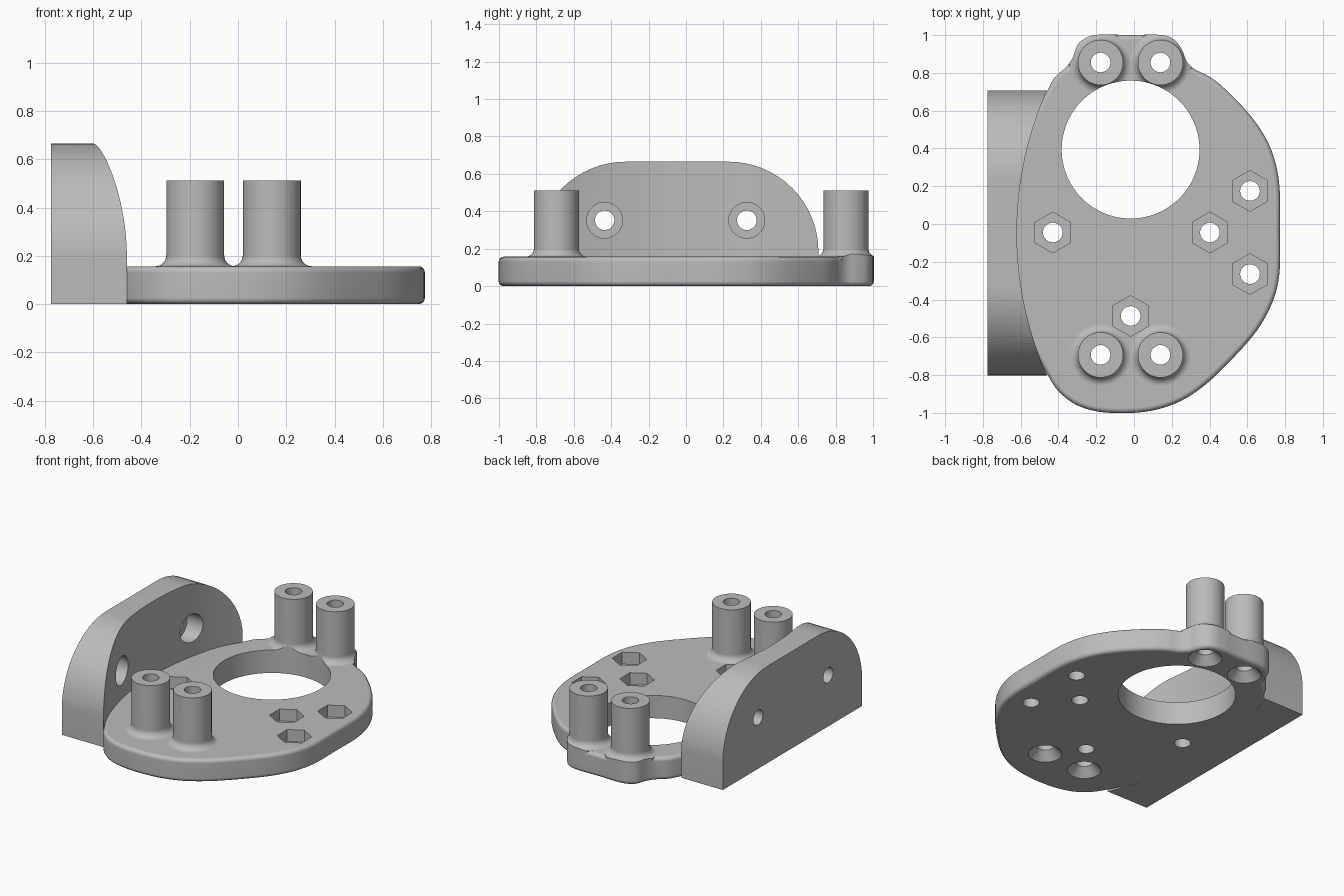
import bpy
import bmesh
from math import pi, sin, cos, radians
from mathutils import Vector

cube = bpy.data.objects.get("Cube")
if cube:
    bpy.data.objects.remove(cube, do_unlink=True)

grey = bpy.data.materials.new("plain grey")
grey.use_nodes = True
grey.diffuse_color = (0.5, 0.5, 0.5, 1)
grey.node_tree.nodes["Principled BSDF"].inputs["Base Color"].default_value = grey.diffuse_color


def loft(name, rings):
    """Closed solid from a stack of rings with equal point counts."""
    bm = bmesh.new()
    loops = [[bm.verts.new(p) for p in ring] for ring in rings]
    for a, b in zip(loops, loops[1:]):
        for i in range(len(a)):
            j = (i + 1) % len(a)
            bm.faces.new((a[i], a[j], b[j], b[i]))
    bm.faces.new(loops[0][::-1])
    bm.faces.new(loops[-1])
    bmesh.ops.recalc_face_normals(bm, faces=bm.faces)
    mesh = bpy.data.meshes.new(name)
    bm.to_mesh(mesh)
    bm.free()
    mesh.materials.append(grey)
    obj = bpy.data.objects.new(name, mesh)
    bpy.context.collection.objects.link(obj)
    return obj


def prism(name, outline, z0, z1):
    return loft(name, [[(x, y, z) for x, y in outline] for z in (z0, z1)])


def lathe(name, center, profile, sides=48, along_x=False, start=0.0):
    """Revolve (radius, height) pairs about a vertical or sideways axis."""
    rings = []
    for r, h in profile:
        ring = []
        for i in range(sides):
            a = start + 2 * pi * i / sides
            u, v = center[0] + r * cos(a), center[1] + r * sin(a)
            ring.append((h, u, v) if along_x else (u, v, h))
        rings.append(ring)
    return loft(name, rings)


def apply_modifiers(obj):
    graph = bpy.context.evaluated_depsgraph_get()
    mesh = bpy.data.meshes.new_from_object(obj.evaluated_get(graph))
    obj.modifiers.clear()
    obj.data = mesh


def combine(obj, tool, operation, keep=False):
    tool.hide_render = True
    mod = obj.modifiers.new(operation, "BOOLEAN")
    mod.object, mod.operation, mod.solver = tool, operation, "EXACT"
    apply_modifiers(obj)
    if not keep:
        bpy.data.objects.remove(tool, do_unlink=True)


def smooth_curve(points, steps=6):
    """Closed spline through the points."""
    pts = [Vector(p) for p in points]
    n, out = len(pts), []
    for i in range(n):
        a, b, c, d = (pts[(i + k - 1) % n] for k in range(4))
        # Centripetal-like tangents keep uneven spacing tidy
        seg = (c - b).length
        t0 = (c - a) * (seg / ((c - b).length + (b - a).length))
        t1 = (d - b) * (seg / ((d - c).length + (c - b).length))
        for s in range(steps):
            t = s / steps
            out.append(b * (2*t**3 - 3*t**2 + 1) + t0 * (t**3 - 2*t**2 + t)
                       + c * (3*t**2 - 2*t**3) + t1 * (t**3 - t**2))
    return out


THICK = 0.157
HOLE = 0.052
posts = [(x, y) for x in (-0.177, 0.14) for y in (0.855, -0.693)]
nuts = [(-0.43, -0.045), (0.402, -0.045), (0.614, 0.175), (0.614, -0.265), (-0.018, -0.487)]

# Plate outline, clockwise from the rear tab; its left edge is buried in the wall
outline = smooth_curve([
    (-0.21, 1.0), (-0.02, 1.0), (0.15, 1.0), (0.215, 0.975), (0.255, 0.92),
    (0.28, 0.86), (0.32, 0.82), (0.39, 0.785), (0.46, 0.735), (0.59, 0.605),
    (0.68, 0.485), (0.74, 0.355), (0.77, 0.2), (0.772, -0.03), (0.77, -0.26),
    (0.735, -0.41), (0.65, -0.565), (0.5, -0.735), (0.36, -0.865), (0.22, -0.95),
    (0.05, -0.995), (-0.16, -0.997), (-0.3, -0.96), (-0.4, -0.885), (-0.462, -0.79),
    (-0.56, -0.6), (-0.66, -0.3), (-0.68, -0.045), (-0.66, 0.2), (-0.56, 0.51),
    (-0.462, 0.7), (-0.42, 0.775), (-0.355, 0.835), (-0.325, 0.88), (-0.29, 0.96)])

plate = prism("base_plate", outline, 0, THICK)
bevel = plate.modifiers.new("rim", "BEVEL")
bevel.width, bevel.segments = 0.026, 4
bevel.limit_method, bevel.angle_limit = "ANGLE", radians(60)
apply_modifiers(plate)

# Posts with a flared foot, trimmed to the plate outline
trim = prism("outline_trim", outline, -0.2, 1)
flare = 0.045
foot = [(0.12 + flare * (1 - sin(a)), THICK + flare * (1 - cos(a)))
        for a in (pi / 2 * k / 6 for k in range(7))]
for x, y in posts:
    post = lathe("post", (x, y), [(0.12 + flare, 0.08)] + foot + [(0.12, 0.512)])
    combine(post, trim, "INTERSECT", keep=True)
    combine(plate, post, "UNION")
bpy.data.objects.remove(trim, do_unlink=True)

# Large round opening
combine(plate, lathe("opening", (-0.018, 0.394), [(0.365, -0.1), (0.365, 0.45)], 96), "DIFFERENCE")

# Countersunk bores through the posts
for c in posts:
    combine(plate, lathe("bore", c, [(0.115, -0.01), (HOLE, 0.055), (HOLE, 0.6)], 32), "DIFFERENCE")

# Hexagonal nut pockets with through holes
for c in nuts:
    combine(plate, lathe("pocket", c, [(0.108, 0.075), (0.108, 0.3)], 6, start=pi / 2), "DIFFERENCE")
    combine(plate, lathe("bolt_hole", c, [(HOLE, -0.1), (HOLE, 0.3)], 32), "DIFFERENCE")

# Upright side wall: rounded shoulders, inner face hollowed by a wide arc
MID, HALF, TOP, ROUND = -0.047, 0.755, 0.665, 0.48
side = [(MID + HALF, 0)]
for s in (1, -1):
    arc = [(MID + s * (HALF - ROUND + ROUND * cos(a)), TOP - ROUND + ROUND * sin(a))
           for a in (pi / 2 * k / 16 for k in range(17))]
    side += arc[::s]
side.append((MID - HALF, 0))
wall = loft("side_wall", [[(x, y, z) for y, z in side] for x in (-0.775, -0.44)])
combine(wall, lathe("hollow", (1.24, MID), [(1.86, -0.2), (1.86, 1)], 256), "DIFFERENCE")

# Counterbored mounting holes in the wall
for y in (-0.435, 0.325):
    steps = [(HOLE, -0.9), (HOLE, -0.68), (0.096, -0.68), (0.096, -0.3)]
    combine(wall, lathe("wall_hole", (y, 0.352), steps, 32, along_x=True), "DIFFERENCE")

# Smooth shading with crisp edges
bpy.ops.object.select_all(action="DESELECT")
for obj in (plate, wall):
    obj.select_set(True)
    bpy.context.view_layer.objects.active = obj
bpy.ops.object.shade_smooth_by_angle(angle=radians(32))
for obj in (plate, wall):
    weighted = obj.modifiers.new("even shading", "WEIGHTED_NORMAL")
    weighted.keep_sharp = True
